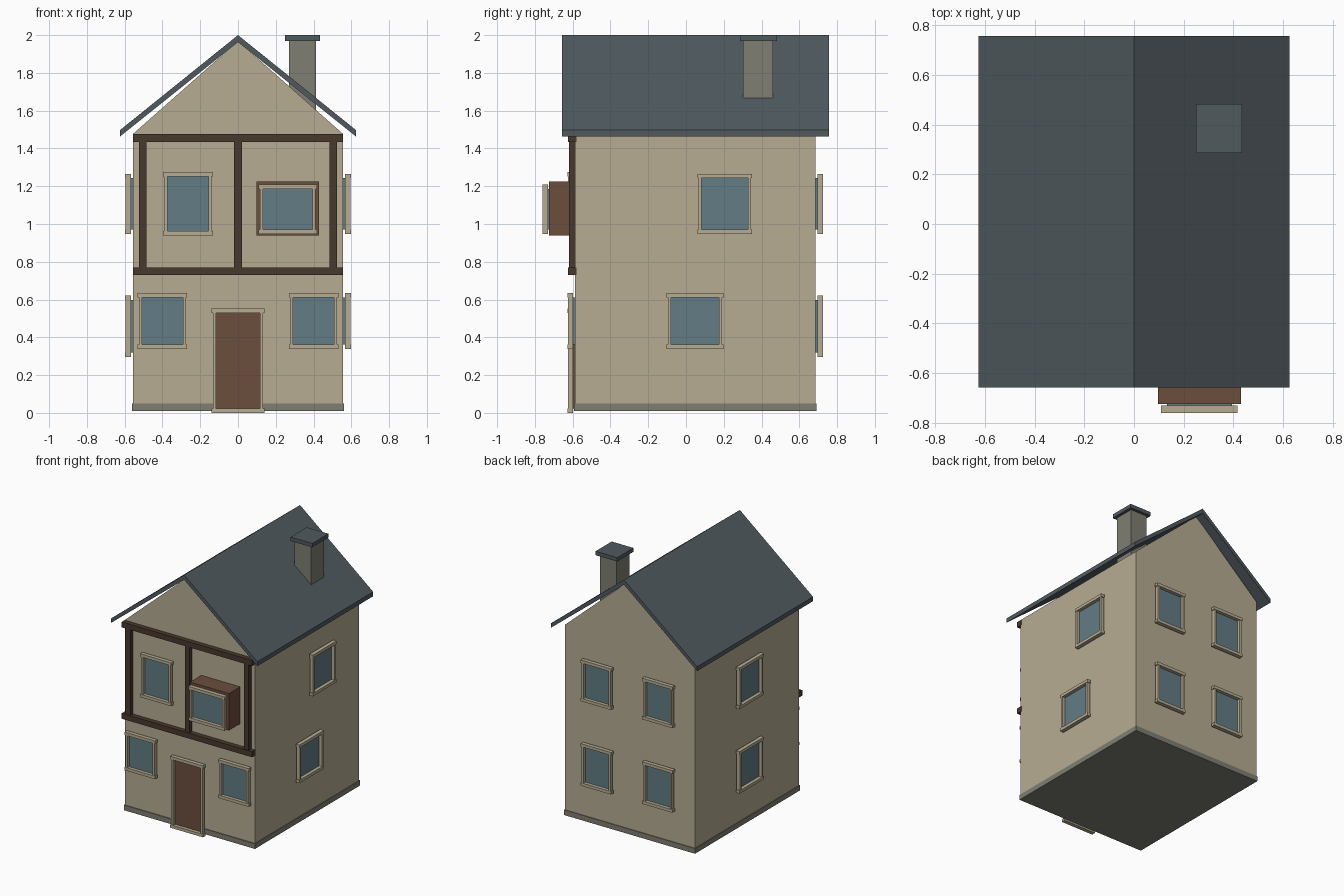
import bpy, bmesh, math
from mathutils import Matrix, Vector

if "Cube" in bpy.data.objects:
    bpy.data.objects.remove(bpy.data.objects["Cube"])


def material(name, r, g, b):
    m = bpy.data.materials.new(name)
    lin = [((c / 255 + 0.055) / 1.055) ** 2.4 for c in (r, g, b)]
    m.diffuse_color = (*lin, 1)
    m.use_nodes = True
    m.node_tree.nodes["Principled BSDF"].inputs["Base Color"].default_value = m.diffuse_color
    return m


CREAM = material("cream_plaster", 182, 172, 146)
SLATE = material("slate_roof", 80, 90, 95)
STONE = material("grey_stone", 126, 126, 114)
TIMBER = material("dark_timber", 72, 57, 45)
WOOD = material("brown_wood", 107, 77, 61)
GLASS = material("blue_glass", 98, 124, 133)


def finish(name, bm, mat, matrix=None):
    bmesh.ops.recalc_face_normals(bm, faces=bm.faces[:])
    me = bpy.data.meshes.new(name)
    if matrix:
        bm.transform(matrix)
    bm.to_mesh(me)
    bm.free()
    me.materials.append(mat)
    ob = bpy.data.objects.new(name, me)
    bpy.context.collection.objects.link(ob)
    return ob


def boxes(name, mat, ranges, matrix=None):
    """One object made of boxes, each given as (x0, x1, y0, y1, z0, z1)."""
    bm = bmesh.new()
    for x0, x1, y0, y1, z0, z1 in ranges:
        m = (Matrix.Translation(((x0 + x1) / 2, (y0 + y1) / 2, (z0 + z1) / 2))
             @ Matrix.Diagonal((x1 - x0, y1 - y0, z1 - z0, 1)))
        bmesh.ops.create_cube(bm, size=1, matrix=m)
    return finish(name, bm, mat, matrix)


def prism(name, mat, outline, y0, y1):
    """Extrude an x-z outline along y."""
    bm = bmesh.new()
    f = bm.faces.new([bm.verts.new((x, y0, z)) for x, z in outline])
    ext = bmesh.ops.extrude_face_region(bm, geom=[f])
    moved = [v for v in ext["geom"] if isinstance(v, bmesh.types.BMVert)]
    bmesh.ops.translate(bm, verts=moved, vec=(0, y1 - y0, 0))
    return finish(name, bm, mat)


def framed_panel(name, pane_name, pane_mat, angle, depth, u, z, w, h):
    """Pane plate plus a raised frame with slightly longer rails.
    u is the position along the wall, depth the wall's distance from the centre."""
    m = Matrix.Rotation(angle, 4, 'Z') @ Matrix.Translation((u, -depth, z))
    a, b, t, lip = w / 2, h / 2, 0.023, 0.007
    boxes(name + "_" + pane_name, pane_mat,
          [(-a + t, a - t, -0.014, 0.004, -b + t, b - t)], m)
    front, back = -0.04, -0.01
    boxes(name + "_frame", CREAM, [
        (-a, a, front, back, b - t, b),
        (-a, a, front, back, -b, -b + t),
        (-a + lip, -a + t, front + 0.002, back, -b + t, b - t),
        (a - t, a - lip, front + 0.002, back, -b + t, b - t)], m)


# Walls with gables, plinth
prism("walls", CREAM, [(-0.555, 0.015), (0.555, 0.015), (0.555, 1.478),
                       (0, 1.968), (-0.555, 1.478)], -0.587, 0.685)
boxes("plinth", STONE, [(-0.56, 0.56, -0.593, 0.69, 0.01, 0.05)])

# Roof slabs
prism("roof", SLATE, [(-0.625, 1.463), (-0.625, 1.497), (0, 2.0),
                      (0.625, 1.497), (0.625, 1.463), (0, 1.963)], -0.657, 0.757)

# Chimney
boxes("chimney", STONE, [(0.27, 0.413, 0.303, 0.46, 1.6, 1.975)])
boxes("chimney_cap", SLATE, [(0.25, 0.435, 0.285, 0.482, 1.97, 2.0)])

# Timber framing on the front
for name, z in (("upper_beam", 1.455), ("lower_beam", 0.75)):
    boxes(name, TIMBER, [(-0.557, 0.557, -0.624, -0.58, z - 0.021, z + 0.021)])
for name, x in (("left_post", -0.505), ("middle_post", 0), ("right_post", 0.505)):
    boxes(name, TIMBER, [(x - 0.02, x + 0.02, -0.62, -0.58, 0.771, 1.434)])

# Bay box on the front
boxes("bay_box", WOOD, [(0.097, 0.43, -0.724, -0.58, 0.94, 1.225)])

# Door
framed_panel("door", "panel", WOOD, 0, 0.587, 0, 0.276, 0.28, 0.552)

# Windows: name, wall angle, wall distance, position along wall, height, size
FRONT, RIGHT, BACK, LEFT = 0, math.pi / 2, math.pi, -math.pi / 2
windows = [
    ("front_lower_left_window", FRONT, 0.587, -0.4, 0.487, 0.262, 0.295),
    ("front_lower_right_window", FRONT, 0.587, 0.4, 0.487, 0.262, 0.295),
    ("front_upper_window", FRONT, 0.587, -0.265, 1.107, 0.265, 0.335),
    ("bay_window", FRONT, 0.721, 0.263, 1.078, 0.308, 0.262),
    ("right_upper_window", RIGHT, 0.557, 0.205, 1.107, 0.29, 0.318),
    ("right_lower_window", RIGHT, 0.557, 0.048, 0.487, 0.30, 0.295),
    ("left_upper_window", LEFT, 0.557, -0.05, 1.107, 0.296, 0.318),
    ("left_lower_window", LEFT, 0.557, -0.05, 0.458, 0.296, 0.325),
]
for side, u in (("left", 0.262), ("right", -0.262)):
    windows.append((f"back_upper_{side}_window", BACK, 0.686, u, 1.107, 0.26, 0.318))
    windows.append((f"back_lower_{side}_window", BACK, 0.686, u, 0.458, 0.26, 0.325))
for name, *spec in windows:
    framed_panel(name, "glass", GLASS, *spec)
